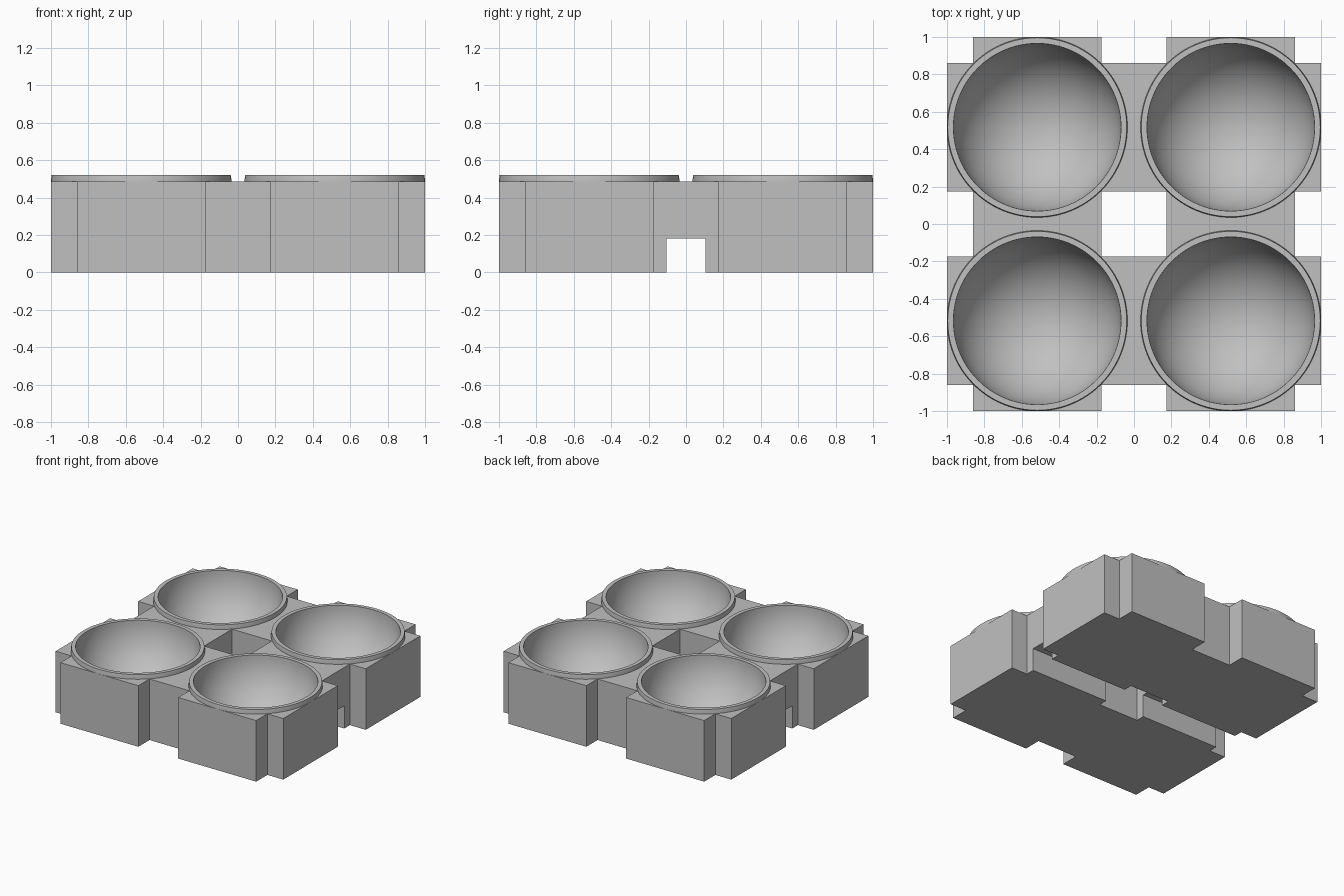
import bpy, bmesh, math

if "Cube" in bpy.data.objects:
    bpy.data.objects.remove(bpy.data.objects["Cube"])

CENTRE = 0.5175      # bowl centre offset in x and y
DECK = 0.485         # height of the block
RIM = 0.52           # height of the bowl rims
OUTER, INNER = 0.4825, 0.448
SPOTS = [(sx * CENTRE, sy * CENTRE) for sx in (-1, 1) for sy in (-1, 1)]

grey = bpy.data.materials.new("plain grey")
grey.use_nodes = True
colour = (0.53, 0.53, 0.53, 1)
grey.diffuse_color = colour
grey.node_tree.nodes["Principled BSDF"].inputs["Base Color"].default_value = colour


def make_object(name, bm):
    bmesh.ops.recalc_face_normals(bm, faces=bm.faces)
    mesh = bpy.data.meshes.new(name)
    bm.to_mesh(mesh)
    bm.free()
    mesh.materials.append(grey)
    obj = bpy.data.objects.new(name, mesh)
    bpy.context.collection.objects.link(obj)
    return obj


def activate(obj):
    bpy.ops.object.select_all(action='DESELECT')
    obj.select_set(True)
    bpy.context.view_layer.objects.active = obj


def cut(obj, cutter):
    cutter.hide_render = True
    mod = obj.modifiers.new("cut", 'BOOLEAN')
    mod.operation = 'DIFFERENCE'
    mod.solver = 'EXACT'
    mod.object = cutter
    activate(obj)
    bpy.ops.object.modifier_apply(modifier=mod.name)
    bpy.data.objects.remove(cutter)


# Block: crossing bars, laid out as grid cells and extruded upward
lines = [-1, -0.86, -0.175, 0.175, 0.86, 1]
bm = bmesh.new()
for i in range(5):
    for j in range(5):
        if i % 2 or j % 2:
            x0, x1, y0, y1 = lines[i], lines[i + 1], lines[j], lines[j + 1]
            bm.faces.new([bm.verts.new((x, y, 0)) for x, y in
                          ((x0, y0), (x1, y0), (x1, y1), (x0, y1))])
bmesh.ops.remove_doubles(bm, verts=bm.verts, dist=0.0001)
grown = bmesh.ops.extrude_face_region(bm, geom=bm.faces[:], use_keep_orig=True)
top = [v for v in grown["geom"] if isinstance(v, bmesh.types.BMVert)]
bmesh.ops.translate(bm, verts=top, vec=(0, 0, DECK))
block = make_object("block", bm)

# Tunnel under the block, running left to right
bm = bmesh.new()
bmesh.ops.create_cube(bm, size=1)
bmesh.ops.scale(bm, verts=bm.verts, vec=(2.4, 0.21, 0.36))
cut(block, make_object("tunnel_cutter", bm))

# Sockets that receive the bowls
for x, y in SPOTS:
    bm = bmesh.new()
    bmesh.ops.create_uvsphere(bm, u_segments=48, v_segments=24, radius=INNER + 0.012)
    bmesh.ops.translate(bm, verts=bm.verts, vec=(x, y, RIM))
    cut(block, make_object("socket_cutter", bm))

# Bowls: lathed hemisphere with a raised, slightly tapered rim
STEPS = 24
profile = [(INNER * math.sin(a), RIM - INNER * math.cos(a))
           for a in (math.pi / 2 * k / STEPS for k in range(STEPS + 1))]
profile += [(OUTER - 0.004, RIM), (OUTER, RIM - 0.025), (OUTER, DECK - 0.003)]
for (x, y), name in zip(SPOTS, ("front_right_bowl", "back_right_bowl",
                                "front_left_bowl", "back_left_bowl")):
    bm = bmesh.new()
    verts = [bm.verts.new((r, 0, z)) for r, z in profile]
    edges = [bm.edges.new(pair) for pair in zip(verts, verts[1:])]
    bmesh.ops.spin(bm, geom=verts + edges, cent=(0, 0, 0), axis=(0, 0, 1),
                   angle=2 * math.pi, steps=96)
    bmesh.ops.remove_doubles(bm, verts=bm.verts, dist=0.0001)
    bowl = make_object(name, bm)
    # an open bowl must face inward and up
    if min(bowl.data.polygons, key=lambda p: p.center.z).normal.z < 0:
        bowl.data.flip_normals()
    bowl.location = (x, y, 0)
    activate(bowl)
    bpy.ops.object.shade_smooth_by_angle(angle=math.radians(30))
